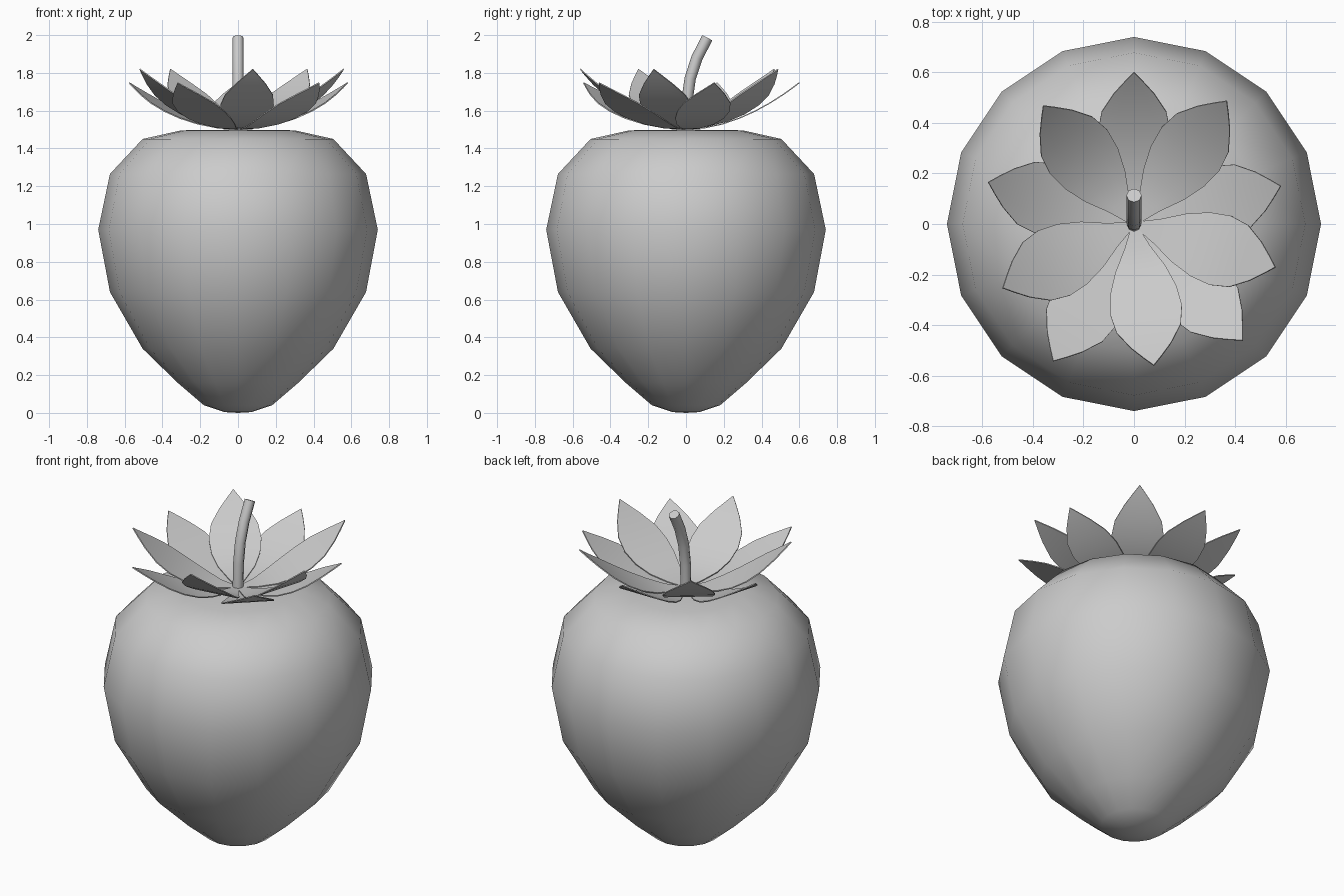
import bpy, bmesh, math

if "Cube" in bpy.data.objects:
    bpy.data.objects.remove(bpy.data.objects["Cube"])


def mesh_object(name, verts, faces):
    mesh = bpy.data.meshes.new(name)
    mesh.from_pydata(verts, [], faces)
    bm = bmesh.new()
    bm.from_mesh(mesh)
    bmesh.ops.remove_doubles(bm, verts=bm.verts, dist=0.0005)
    bmesh.ops.recalc_face_normals(bm, faces=bm.faces)
    bm.to_mesh(mesh)
    bm.free()
    obj = bpy.data.objects.new(name, mesh)
    bpy.context.collection.objects.link(obj)
    return obj


def select_only(obj):
    bpy.ops.object.select_all(action='DESELECT')
    obj.select_set(True)
    bpy.context.view_layer.objects.active = obj


# Berry body: 16-sided lathe of a strawberry profile
SIDES = 16
profile = [(0, 0), (0.07, 0.004), (0.18, 0.04), (0.32, 0.16), (0.505, 0.34),
           (0.678, 0.64), (0.74, 0.97), (0.678, 1.265), (0.505, 1.45),
           (0.3, 1.496), (0, 1.5)]
verts, faces = [], []
for r, z in profile:
    for i in range(SIDES):
        a = 2 * math.pi * i / SIDES
        verts.append((r * math.cos(a), r * math.sin(a), z))
for j in range(len(profile) - 1):
    for i in range(SIDES):
        k = (i + 1) % SIDES
        faces.append((j * SIDES + i, j * SIDES + k,
                      (j + 1) * SIDES + k, (j + 1) * SIDES + i))
berry = mesh_object("berry", verts, faces)
for p in berry.data.polygons:
    p.use_smooth = True

# Leaf outline: (fraction of length, half width)
outline = [(0, 0.008), (0.17, 0.052), (0.32, 0.1), (0.47, 0.132), (0.61, 0.143),
           (0.74, 0.128), (0.86, 0.08), (0.94, 0.036), (1, 0)]
COLS = 4


def leaf(name, angle, length, base, rise):
    a = math.radians(angle)
    c, s = math.cos(a), math.sin(a)
    verts, faces = [], []
    for t, w in outline:
        for i in range(COLS + 1):
            u, v = t * length, w * (2 * i / COLS - 1)
            verts.append((u * c - v * s, u * s + v * c, base + rise * t ** 1.9))
    n = COLS + 1
    for j in range(len(outline) - 1):
        for i in range(COLS):
            faces.append((j * n + i, j * n + i + 1, (j + 1) * n + i + 1, (j + 1) * n + i))
    obj = mesh_object(name, verts, faces)
    mod = obj.modifiers.new("thickness", 'SOLIDIFY')
    mod.thickness = 0.006
    mod.offset = 0
    select_only(obj)
    bpy.ops.object.modifier_apply(modifier="thickness")
    bpy.ops.object.shade_smooth_by_angle(angle=math.radians(40))


# Two slightly irregular rings of five leaves
lower = [(90, 0.60), (14.5, 0.60), (-47, 0.63), (-120.5, 0.63), (164, 0.60)]
upper = [(53, 0.61), (-17, 0.585), (-82, 0.565), (-154, 0.578), (127.5, 0.59)]
for i, (ang, length) in enumerate(lower):
    leaf(f"lower_leaf_{i + 1}", ang, length, 1.501, 0.247)
for i, (ang, length) in enumerate(upper):
    leaf(f"upper_leaf_{i + 1}", ang, length, 1.508, 0.312)

# Stem: round tube bending backwards
curve = bpy.data.curves.new("stem", 'CURVE')
curve.dimensions = '3D'
curve.bevel_depth = 0.03
curve.bevel_resolution = 2
curve.use_fill_caps = True
path = [(0, 1.49), (0.005, 1.65), (0.022, 1.77), (0.058, 1.88), (0.113, 1.986)]
spline = curve.splines.new('POLY')
spline.points.add(len(path) - 1)
for pt, (y, z) in zip(spline.points, path):
    pt.co = (0, y, z, 1)
stem = bpy.data.objects.new("stem", curve)
bpy.context.collection.objects.link(stem)
select_only(stem)
bpy.ops.object.convert(target='MESH')
bpy.ops.object.shade_smooth_by_angle(angle=math.radians(50))
